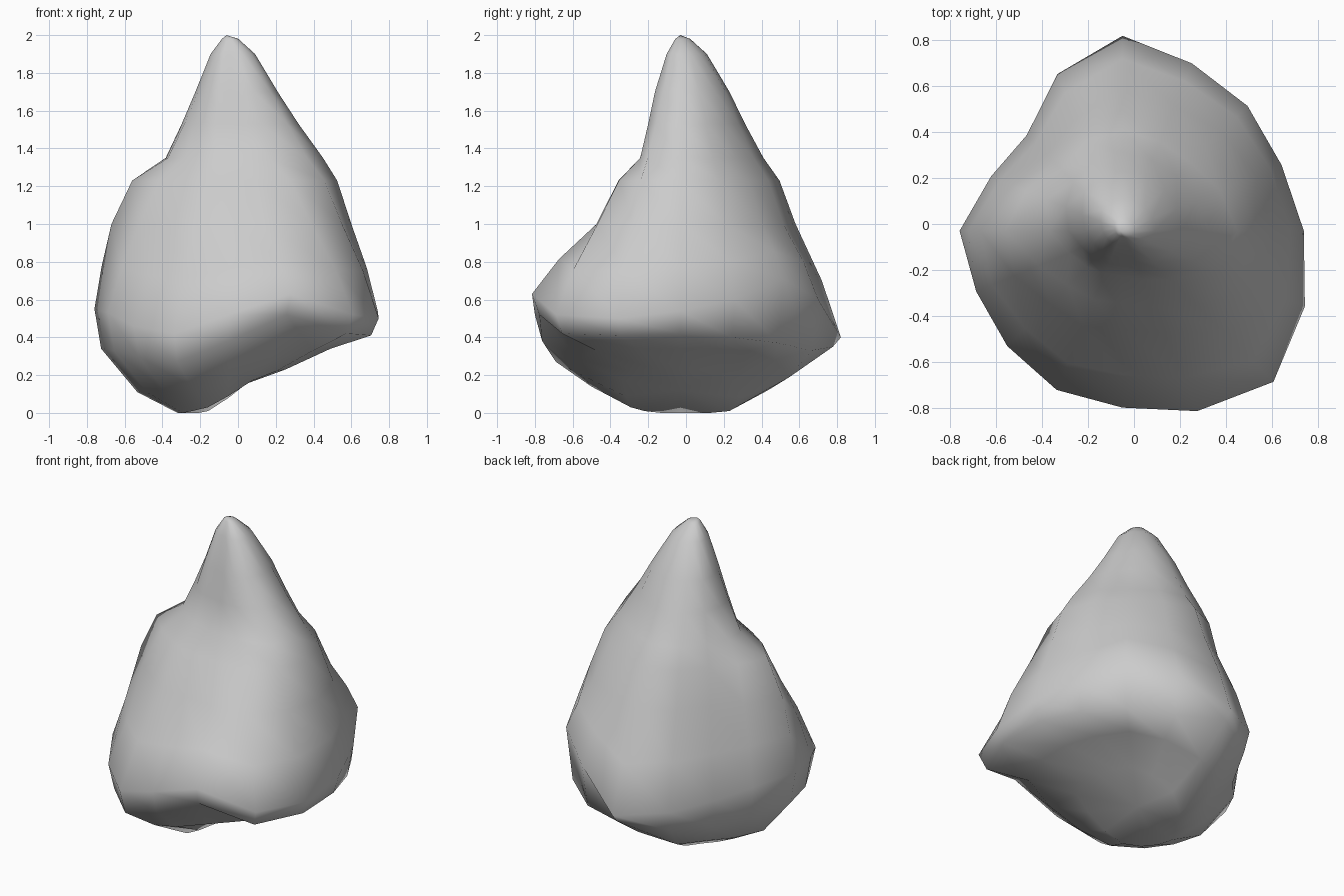
import bpy
import bmesh
from math import cos, sin, tau
from mathutils import Vector

default = bpy.data.objects.get("Cube")
if default:
    bpy.data.objects.remove(default, do_unlink=True)

# Plain stone colour
stone = bpy.data.materials.new("grey stone")
stone.use_nodes = True
stone_colour = (0.6, 0.6, 0.6, 1)
stone.diffuse_color = stone_colour
shader = stone.node_tree.nodes["Principled BSDF"]
shader.inputs["Base Color"].default_value = stone_colour
shader.inputs["Roughness"].default_value = 0.9

# Outlines around the leaning axis, in hundredths, anticlockwise from +x
AXIS = Vector((-0.05, -0.03, 0))
peak_outline = [26, 26, 26, 26, 26, 25, 24, 19, 16, 14, 13, 12, 11, 14, 19, 24]
neck_outline = [50, 46, 42, 42, 44, 42, 38, 36, 32, 25, 22, 20, 20, 23, 30, 45]
body_outline = [65, 63, 61, 59, 61, 53, 47, 52, 62, 51, 45, 45, 43, 48, 62, 65]
rim_outline = [79, 75, 77, 79, 85, 74, 59, 62, 71, 69, 71, 75, 77, 85, 93, 86]

# Uneven heights of the widest rim, the lower edge and the hollow underside
rim_height = [54, 60, 71, 60, 40, 43, 44, 50, 55, 53, 46, 42, 52, 63, 52, 50]
lower_height = [42, 40, 37, 33, 35, 30, 26, 29, 34, 33, 30, 27, 38, 52, 42, 41]
under_height = [34, 34, 33, 28, 19, 12, 10, 10, 11, 11, 12, 14, 20, 28, 33, 34]
SIDES = len(rim_outline)


def hundredths(values):
    return [value / 100 for value in values]


def scaled(values, factor):
    return [value * factor for value in values]


def blend(first, second, amount=0.5):
    return [a + (b - a) * amount for a, b in zip(first, second)]


def level(height):
    return [height] * SIDES


def add_ring(mesh, radii, heights):
    """Add one loop of vertices around the axis."""
    ring = []
    for i, (radius, height) in enumerate(zip(radii, heights)):
        angle = tau * i / SIDES
        offset = Vector((cos(angle) * radius, sin(angle) * radius, height))
        ring.append(mesh.verts.new(AXIS + offset))
    return ring


def close_end(mesh, ring, point):
    """Fan a ring into a single point."""
    tip = mesh.verts.new(point)
    for i, vert in enumerate(ring):
        mesh.faces.new((vert, ring[(i + 1) % SIDES], tip))


peak, neck, body, rim = map(
    hundredths, (peak_outline, neck_outline, body_outline, rim_outline))
rim_z, lower_z, under_z = map(
    hundredths, (rim_height, lower_height, under_height))

# The right-hand lump swells out just below the neck
shoulder = blend(neck, body)
for i in range(SIDES):
    shoulder[i] += 0.04 * max(0, -cos(tau * i / SIDES)) ** 12

inner_z = [max(0, z - 0.11) for z in under_z]

rings = [
    (scaled(peak, 0.2), level(1.98)),
    (scaled(peak, 0.54), level(1.9)),
    (peak, level(1.7)),
    (blend(peak, neck, 0.46), level(1.53)),
    (neck, level(1.35)),
    (shoulder, level(1.23)),
    (body, level(1.0)),
    (blend(body, rim, 0.58), blend(level(1.0), rim_z)),
    (rim, rim_z),
    (scaled(rim, 0.95), lower_z),
    (scaled(rim, 0.68), under_z),
    (scaled(rim, 0.38), inner_z),
]

# Skin the rings into one closed rock
mesh = bmesh.new()
loops = [add_ring(mesh, radii, heights) for radii, heights in rings]
for upper, lower in zip(loops, loops[1:]):
    for i in range(SIDES):
        j = (i + 1) % SIDES
        mesh.faces.new((upper[i], lower[i], lower[j], upper[j]))
close_end(mesh, loops[0], AXIS + Vector((-0.01, 0, 2)))
close_end(mesh, loops[-1], AXIS + Vector((0, 0, 0.12)))
bmesh.ops.recalc_face_normals(mesh, faces=mesh.faces)
for face in mesh.faces:
    face.smooth = True

data = bpy.data.meshes.new("pointed_rock")
mesh.to_mesh(data)
mesh.free()
data.materials.append(stone)
rock = bpy.data.objects.new("pointed_rock", data)
bpy.context.collection.objects.link(rock)
